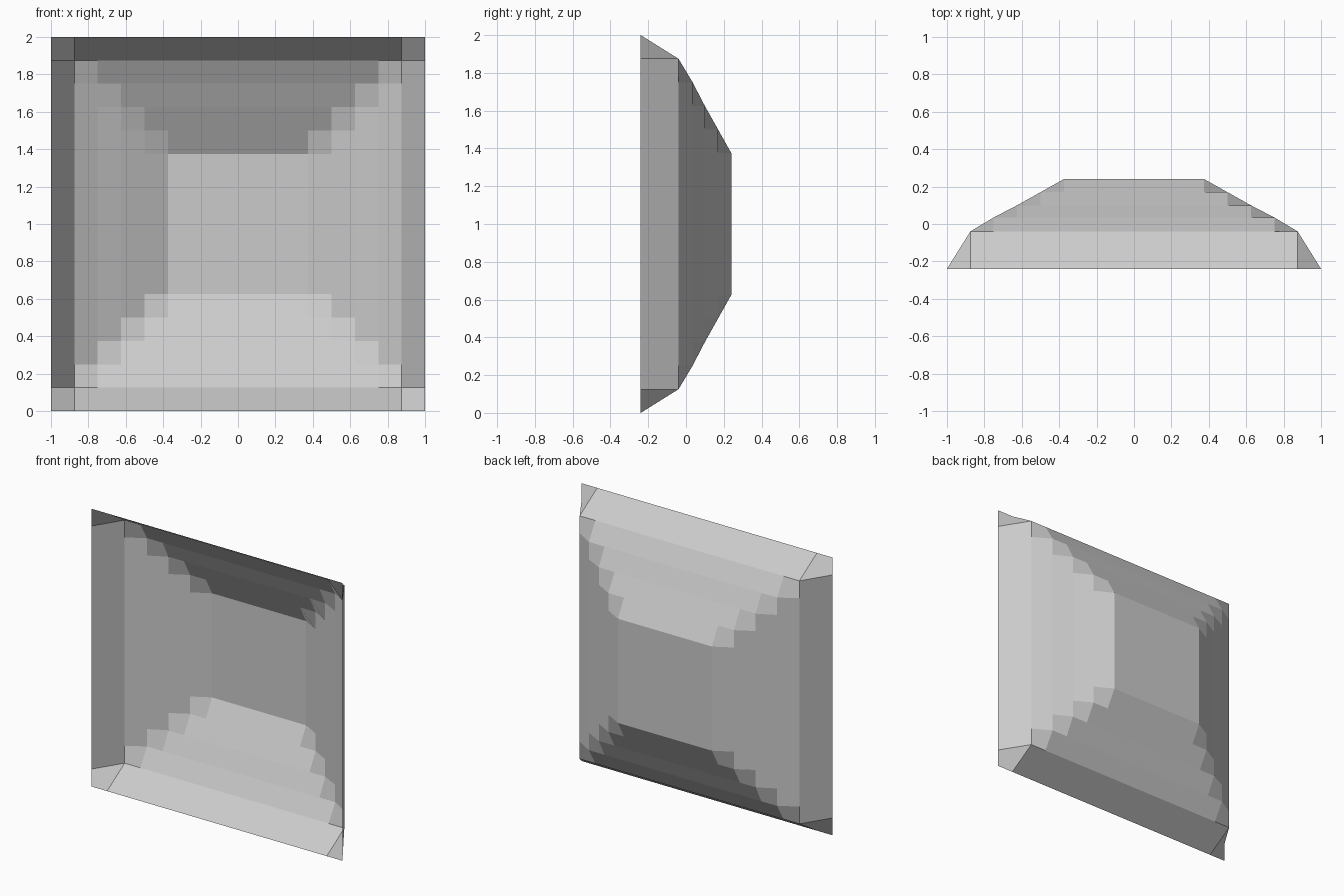
import bpy, bmesh

if "Cube" in bpy.data.objects:
    bpy.data.objects.remove(bpy.data.objects["Cube"])

N = 16                  # grid cells per side
STEP = 2.0 / N
DEPTH = [-0.24, -0.04, 0.035, 0.10, 0.17, 0.24]   # depth of each square ring, rim to centre

bm = bmesh.new()

# Grid standing in the xz plane, pushed back ring by ring into a stepped shallow dish
grid = []
for i in range(N + 1):
    column = []
    for k in range(N + 1):
        ring = min(i, k, N - i, N - k, len(DEPTH) - 1)
        column.append(bm.verts.new((-1 + i * STEP, DEPTH[ring], k * STEP)))
    grid.append(column)

# Open single sheet of flat quads, convex side facing the back
for i in range(N):
    for k in range(N):
        bm.faces.new((grid[i][k + 1], grid[i + 1][k + 1], grid[i + 1][k], grid[i][k]))

mesh = bpy.data.meshes.new("dished_panel")
bm.to_mesh(mesh)
bm.free()
panel = bpy.data.objects.new("dished_panel", mesh)
bpy.context.collection.objects.link(panel)
